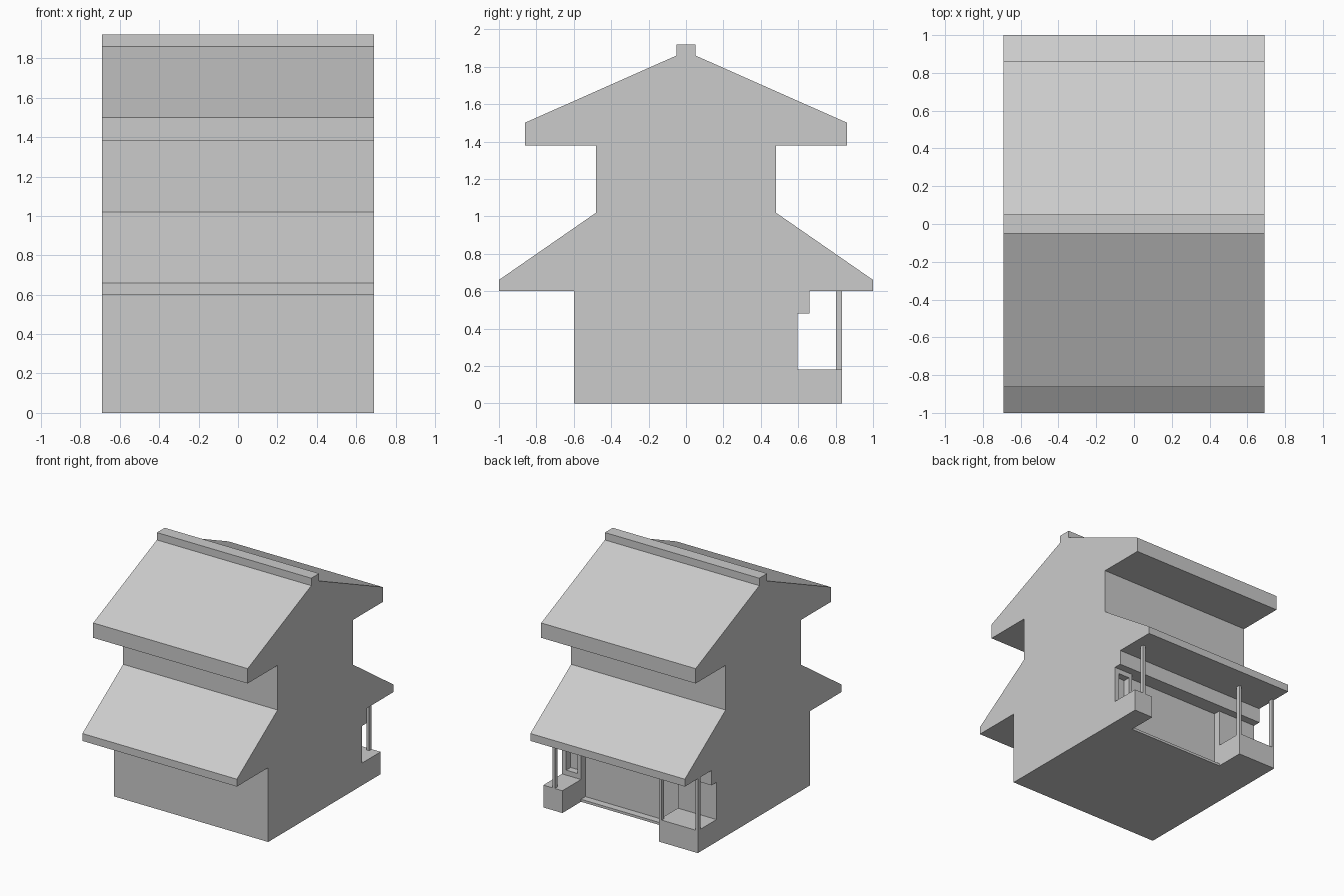
import bpy

if "Cube" in bpy.data.objects:
    bpy.data.objects.remove(bpy.data.objects["Cube"])

HALF = 0.69  # half width of the building


def mesh_object(name, verts, faces):
    me = bpy.data.meshes.new(name)
    me.from_pydata(verts, [], faces)
    me.validate()
    ob = bpy.data.objects.new(name, me)
    bpy.context.collection.objects.link(ob)
    return ob


def extrude_x(name, profile, x0, x1):
    """Prism along x from a counter-clockwise (y, z) outline."""
    n = len(profile)
    verts = [(x, y, z) for x in (x0, x1) for y, z in profile]
    faces = [tuple(reversed(range(n))), tuple(range(n, 2 * n))]
    faces += [(i, (i + 1) % n, n + (i + 1) % n, n + i) for i in range(n)]
    return mesh_object(name, verts, faces)


def box(name, x, y, z):
    outline = [(y[0], z[0]), (y[1], z[0]), (y[1], z[1]), (y[0], z[1])]
    return extrude_x(name, outline, *x)


def cut(target, cutter):
    cutter.hide_render = True
    mod = target.modifiers.new("cut", 'BOOLEAN')
    mod.operation, mod.solver, mod.object = 'DIFFERENCE', 'EXACT', cutter
    bpy.context.view_layer.objects.active = target
    bpy.ops.object.modifier_apply(modifier=mod.name)
    bpy.data.objects.remove(cutter)


# Building: walls, both roofs and ridge in one side profile
upper = [(1.0, 0.6), (1.0, 0.66), (0.48, 1.02), (0.48, 1.38),
         (0.862, 1.38), (0.862, 1.5), (0.05, 1.86), (0.05, 1.92)]
back_wall = [(0.597, 0.0), (0.597, 0.48), (0.66, 0.48), (0.66, 0.6)]
front_wall = [(-0.6, 0.6), (-0.6, 0.0)]
profile = back_wall + upper + [(-y, z) for y, z in reversed(upper)] + front_wall
building = extrude_x("building", profile, -HALF, HALF)

# Recessed entrance with low sill, and a small window
cut(building, box("entrance_cutter", (-0.345, 0.52), (0.54, 0.7), (0.02, 0.48)))
cut(building, box("window_cutter", (0.55, 0.652), (0.54, 0.7), (0.22, 0.44)))

# Raised porch platforms on both sides of the entrance
for name, x in (("porch_left", (0.52, HALF)), ("porch_right", (-HALF, -0.345))):
    box(name, x, (0.597, 0.835), (0, 0.18))

# Slim porch posts up to the eaves
for i, x in enumerate((0.588, -0.367, -HALF)):
    box(f"porch_post_{i + 1}", (x, x + 0.022), (0.802, 0.835), (0.18, 0.6))
